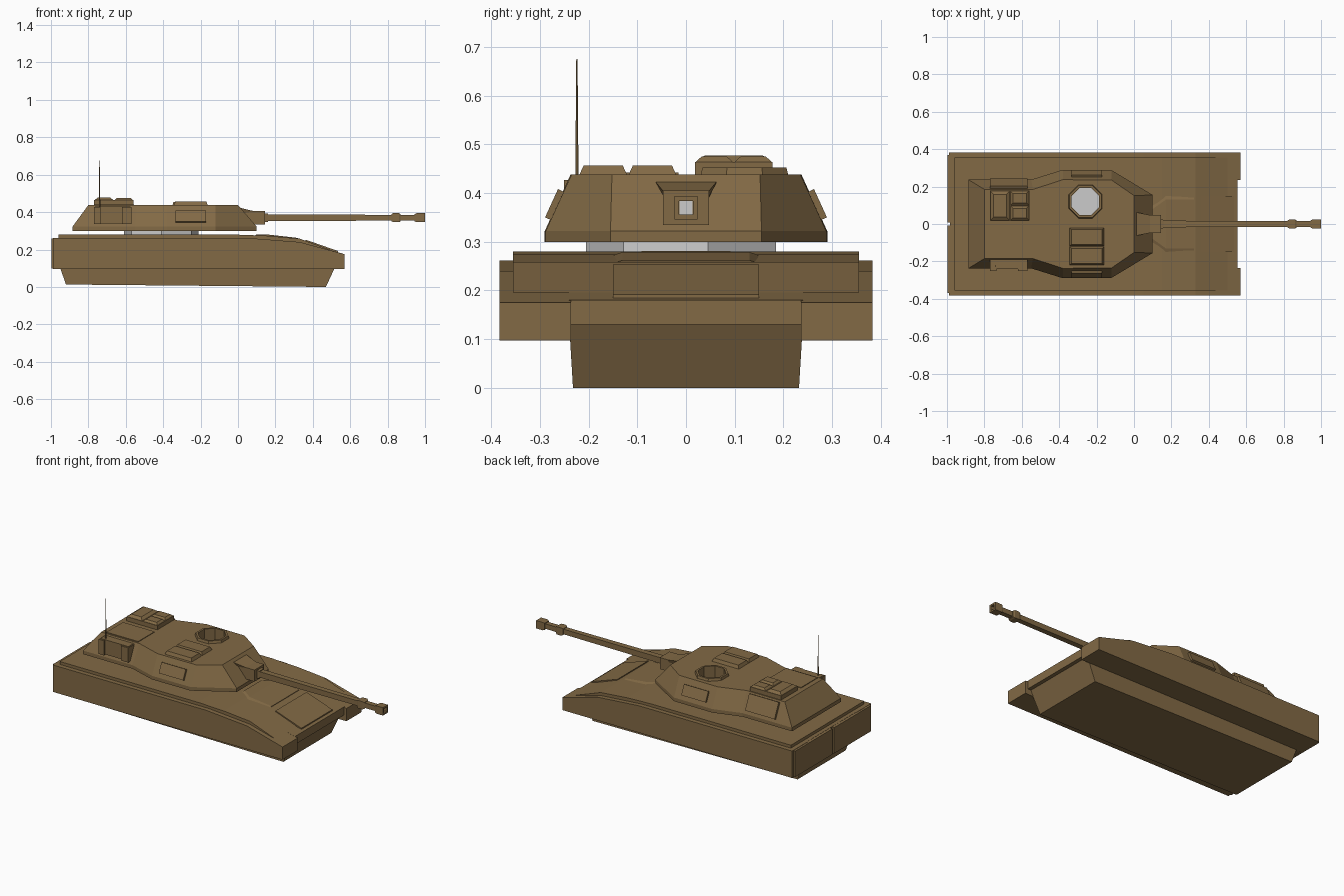
import bpy, bmesh, math
from mathutils import Vector

if "Cube" in bpy.data.objects:
    bpy.data.objects.remove(bpy.data.objects["Cube"], do_unlink=True)


def material(name, rgb):
    m = bpy.data.materials.new(name)
    m.use_nodes = True
    m.diffuse_color = (*rgb, 1)
    m.node_tree.nodes["Principled BSDF"].inputs["Base Color"].default_value = (*rgb, 1)
    return m


BROWN = material("olive brown", (0.225, 0.144, 0.060))
GREY = material("light grey", (0.60, 0.60, 0.60))


def make(name, bm, *mats):
    bmesh.ops.recalc_face_normals(bm, faces=bm.faces)
    me = bpy.data.meshes.new(name)
    bm.to_mesh(me)
    bm.free()
    for m in mats or (BROWN,):
        me.materials.append(m)
    ob = bpy.data.objects.new(name, me)
    bpy.context.collection.objects.link(ob)
    return ob


def loft(name, rings, *mats):
    """Skin matching rings of points and cap both ends."""
    bm = bmesh.new()
    vs = [[bm.verts.new(p) for p in r] for r in rings]
    n = len(rings[0])
    for a, b in zip(vs, vs[1:]):
        for i in range(n):
            j = (i + 1) % n
            bm.faces.new((a[i], a[j], b[j], b[i]))
    bm.faces.new(vs[0])
    bm.faces.new(vs[-1])
    return make(name, bm, *mats)


def prism(name, profile, y0, y1):
    """Side profile (x, z) swept across y."""
    return loft(name, [[(x, y, z) for x, z in profile] for y in (y0, y1)])


def box(name, x0, x1, y0, y1, z0, z1, taper=0.0):
    def rect(t, z):
        return [(x0 + t, y0 + t, z), (x1 - t, y0 + t, z), (x1 - t, y1 - t, z), (x0 + t, y1 - t, z)]
    return loft(name, [rect(0, z0), rect(taper, z1)])


def circle(cx, cy, r, z, n, turn=0.0):
    return [(cx + r * math.cos(turn + math.tau * i / n),
             cy + r * math.sin(turn + math.tau * i / n), z) for i in range(n)]


SIDES = (("left", 1), ("right", -1))

# Hull: lower tub, middle body, side sponsons and raised deck
tub = [(-0.95, 0.10), (-0.92, 0.013), (0.47, 0.0), (0.53, 0.13), (0.53, 0.15), (-0.95, 0.15)]
loft("lower_hull", [[(x, s * (0.232 + 0.06 * min(z, 0.13)), z) for x, z in tub] for s in (-1, 1)])
prism("hull_body", [(-0.985, 0.10), (-0.985, 0.262), (0.05, 0.262), (0.33, 0.24),
                    (0.553, 0.18), (0.553, 0.13), (0.50, 0.13), (0.50, 0.10)], -0.24, 0.24)
side = [(-0.988, 0.097), (-0.988, 0.262), (0.05, 0.262), (0.33, 0.24), (0.57, 0.175), (0.57, 0.097)]
for label, s in SIDES:
    prism(label + "_sponson", side, s * 0.236, s * 0.383)
    prism(label + "_rear_panel", [(-0.998, 0.10), (-0.998, 0.258), (-0.98, 0.262), (-0.98, 0.097)],
          s * 0.008, s * 0.368)
prism("raised_deck", [(-0.96, 0.25), (-0.96, 0.28), (-0.02, 0.28), (0.15, 0.274), (0.33, 0.258),
                      (0.50, 0.196), (0.33, 0.23), (0.05, 0.25)], -0.355, 0.355)

# Nose access plate and low driver bulge
prism("nose_plate", [(0.36, 0.235), (0.36, 0.253), (0.535, 0.192), (0.535, 0.175)], -0.15, 0.15)
loft("driver_bulge", [[(0.08, s * 0.13, 0.265), (0.17, s * 0.17, 0.265), (0.32, s * 0.17, 0.25),
                       (0.32, s * 0.13, 0.262), (0.17, s * 0.13, 0.279), (0.10, s * 0.08, 0.281)]
                      for s in (-1, 1)])

# Turret ring
loft("turret_ring", [circle(-0.41, 0, 0.205, z, 7, -math.pi / 2) for z in (0.27, 0.304)], GREY)


# Turret shell: half plans mirrored into closed rings
def plan(half, z):
    return [(x, y, z) for x, y in half] + [(x, -y, z) for x, y in reversed(half)]


foot = [(-0.885, 0.237), (-0.55, 0.237), (-0.38, 0.29), (-0.12, 0.288), (0.10, 0.155)]
roof = [(-0.80, 0.185), (-0.54, 0.185), (-0.38, 0.237), (-0.12, 0.235), (0.0, 0.152)]
turret = loft("turret", [plan(foot, 0.30), plan(foot, 0.322), plan(roof, 0.438)])

# Open cupola shaft cut down through the turret roof
cutter = loft("shaft_cutter", [circle(-0.26, 0.12, 0.08, z, 8, math.pi / 8) for z in (0.315, 0.6)])
cutter.hide_render = True
mod = turret.modifiers.new("shaft", 'BOOLEAN')
mod.operation, mod.object, mod.solver = 'DIFFERENCE', cutter, 'EXACT'
bpy.context.view_layer.update()
cut = bpy.data.meshes.new_from_object(turret.evaluated_get(bpy.context.evaluated_depsgraph_get()))
turret.modifiers.clear()
turret.data = cut
bpy.data.objects.remove(cutter, do_unlink=True)
loft("shaft_floor", [circle(-0.26, 0.12, 0.079, z, 8, math.pi / 8) for z in (0.312, 0.318)], GREY)

# Cupola rim: closed loop of inner and outer rings
bm = bmesh.new()
rim = [[bm.verts.new(p) for p in circle(-0.26, 0.12, r, z, 8, math.pi / 8)]
       for r, z in ((0.098, 0.435), (0.093, 0.453), (0.08, 0.453), (0.08, 0.435))]
for k in range(4):
    a, b = rim[k], rim[(k + 1) % 4]
    for i in range(8):
        j = (i + 1) % 8
        bm.faces.new((a[i], a[j], b[j], b[i]))
make("cupola_rim", bm)

# Roof hatches, panel and sight box
for i, y in enumerate((-0.22, -0.119)):
    box("roof_hatch_%d" % (i + 1), -0.345, -0.16, y, y + 0.1, 0.435, 0.457, 0.01)
box("roof_panel", -0.77, -0.555, -0.175, -0.015, 0.435, 0.442)
box("sight_base", -0.77, -0.56, 0.018, 0.178, 0.435, 0.464)
box("sight_cover_rear", -0.768, -0.665, 0.02, 0.176, 0.464, 0.477, 0.018)
for i, y in enumerate((0.02, 0.1)):
    box("sight_cover_front_%d" % (i + 1), -0.66, -0.562, y, y + 0.076, 0.464, 0.475, 0.012)


# Plates lying on the sloped turret sides
def side_plate(name, s, x0, x1, lo, hi, f0, f1, thick):
    lo, hi = Vector(lo), Vector(hi)
    a, b = lo.lerp(hi, f0), lo.lerp(hi, f1)
    d = (hi - lo).normalized()
    out = Vector((d.y, -d.x))
    rings = []
    for t in (-0.01, thick):
        p, q = a + out * t, b + out * t
        rings.append([(x0, s * p.x, p.y), (x1, s * p.x, p.y), (x1, s * q.x, q.y), (x0, s * q.x, q.y)])
    loft(name, rings)


for label, s in SIDES:
    side_plate(label + "_side_plate", s, -0.335, -0.17, (0.289, 0.322), (0.236, 0.438), 0.2, 0.7, 0.012)
side_plate("left_rear_plate", 1, -0.77, -0.57, (0.237, 0.322), (0.185, 0.438), 0.15, 0.92, 0.014)

# Right rear launcher box with end posts, and aerial
box("launcher_box", -0.765, -0.575, -0.24, -0.19, 0.34, 0.43)
for i, (x0, x1) in enumerate(((-0.77, -0.735), (-0.62, -0.57))):
    box("launcher_post_%d" % (i + 1), x0, x1, -0.25, -0.19, 0.337, 0.427)
loft("aerial", [circle(-0.74, -0.224, r, z, 6) for r, z in ((0.004, 0.42), (0.003, 0.52), (0.0015, 0.675))])


# Gun: mantlet with a sloped hood, square barrel and sleeves
def square(x, h, zc=0.37):
    return [(x, -h, zc - h), (x, h, zc - h), (x, h, zc + h), (x, -h, zc + h)]


box("mantlet", 0.0, 0.145, -0.047, 0.047, 0.334, 0.405)
loft("mantlet_hood", [[(0.0, -0.065, 0.426), (0.0, 0.065, 0.426), (0.0, 0.047, 0.39), (0.0, -0.047, 0.39)],
                      [(0.09, -0.047, 0.404), (0.09, 0.047, 0.404), (0.09, 0.046, 0.39), (0.09, -0.046, 0.39)]])
loft("barrel_collar", [square(0.12, 0.027), square(0.16, 0.022)])
loft("gun_barrel", [square(0.1, 0.018), square(0.95, 0.015)])
loft("barrel_sleeve", [square(0.82, 0.019), square(0.83, 0.024), square(0.86, 0.024), square(0.87, 0.019)])
loft("muzzle", [square(0.945, 0.02), square(0.955, 0.024), square(1.0, 0.024),
                square(1.0, 0.014), square(0.97, 0.014)])
loft("bore_end", [square(0.969, 0.0138), square(0.972, 0.0138)], GREY)
